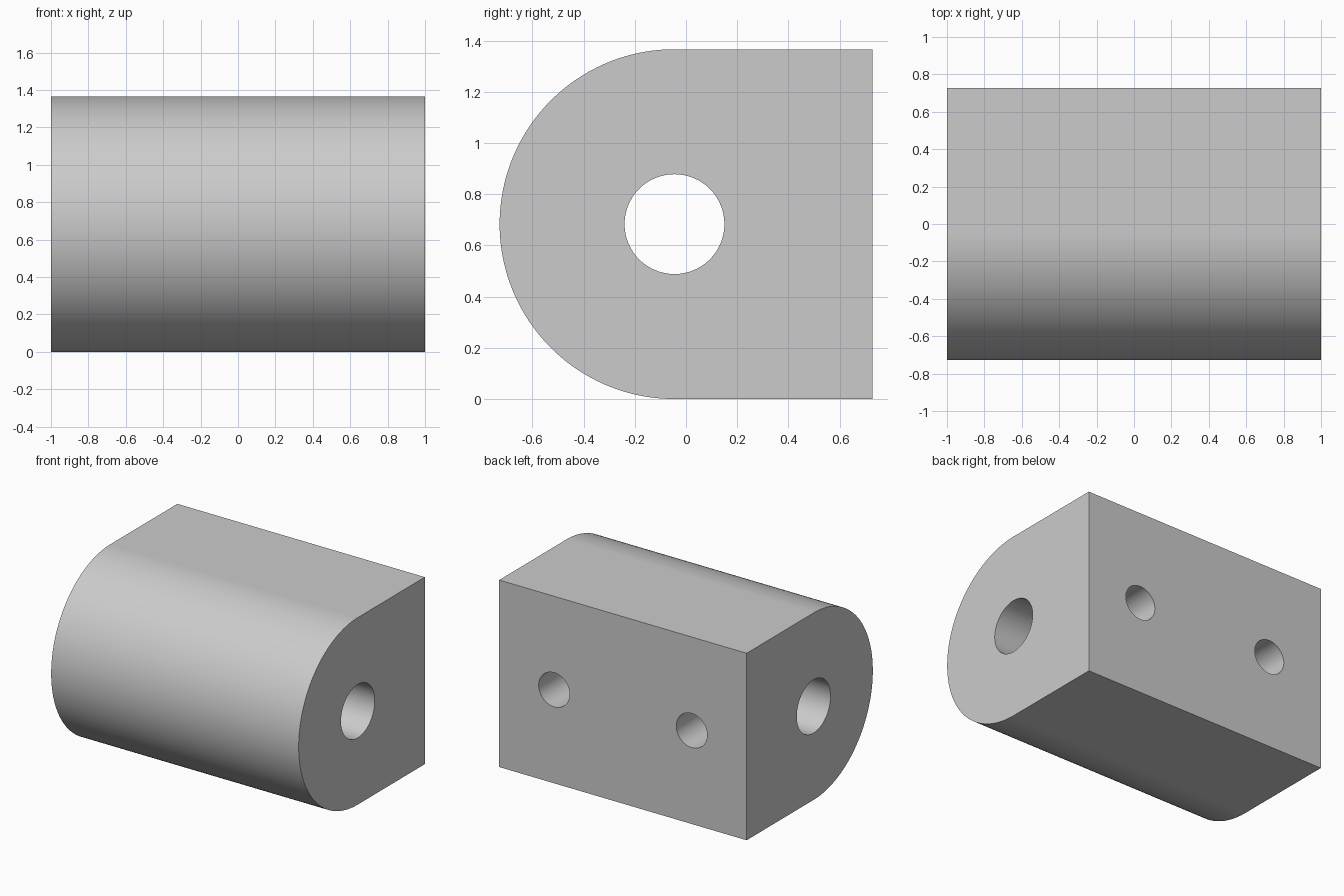
import bpy, bmesh
from math import pi, sin, cos, radians

cube = bpy.data.objects.get("Cube")
if cube:
    bpy.data.objects.remove(cube, do_unlink=True)

RADIUS = 0.683          # rounded front, also the axis height
AXIS_Y = -0.045         # bore axis
BACK_Y = 0.728
BORE_R = 0.195
SCREW_R = 0.125
SCREW_X = 0.556

grey = bpy.data.materials.new("light grey")
grey.use_nodes = True
colour = (0.6, 0.6, 0.6, 1)
grey.diffuse_color = colour
grey.node_tree.nodes["Principled BSDF"].inputs["Base Color"].default_value = colour

# Block: D-shaped profile extruded along x
steps = 96
profile = [(BACK_Y, 2 * RADIUS)]
for i in range(steps + 1):
    a = pi / 2 + pi * i / steps
    profile.append((AXIS_Y + RADIUS * cos(a), RADIUS + RADIUS * sin(a)))
profile.append((BACK_Y, 0))

bm = bmesh.new()
face = bm.faces.new([bm.verts.new((-1, y, z)) for y, z in profile])
grown = bmesh.ops.extrude_face_region(bm, geom=[face])
bmesh.ops.translate(bm, vec=(2, 0, 0),
                    verts=[v for v in grown["geom"] if isinstance(v, bmesh.types.BMVert)])
bmesh.ops.recalc_face_normals(bm, faces=bm.faces)
mesh = bpy.data.meshes.new("block")
bm.to_mesh(mesh)
bm.free()
block = bpy.data.objects.new("block", mesh)
bpy.context.collection.objects.link(block)
mesh.materials.append(grey)


def drill(name, radius, depth, location, rotation):
    """Cut a round hole in the block."""
    bpy.ops.mesh.primitive_cylinder_add(vertices=64, radius=radius, depth=depth,
                                        location=location, rotation=rotation)
    cutter = bpy.context.object
    cutter.name = name
    cutter.hide_render = True
    cutter.data.materials.append(grey)
    bpy.ops.object.select_all(action='DESELECT')
    block.select_set(True)
    bpy.context.view_layer.objects.active = block
    mod = block.modifiers.new(name, 'BOOLEAN')
    mod.operation = 'DIFFERENCE'
    mod.solver = 'EXACT'
    mod.object = cutter
    bpy.ops.object.modifier_apply(modifier=mod.name)
    bpy.data.objects.remove(cutter, do_unlink=True)


# Shaft bore from side to side
drill("bore", BORE_R, 3, (0, AXIS_Y, RADIUS), (0, pi / 2, 0))

# Two screw holes from the back into the bore
for side in (-1, 1):
    drill("screw_hole", SCREW_R, 2 * (BACK_Y - AXIS_Y),
          (side * SCREW_X, BACK_Y, RADIUS), (pi / 2, 0, 0))

# Smooth curves, crisp edges and even flats
bpy.ops.object.shade_smooth_by_angle(angle=radians(30))
weighted = block.modifiers.new("even_flats", 'WEIGHTED_NORMAL')
weighted.keep_sharp = True
